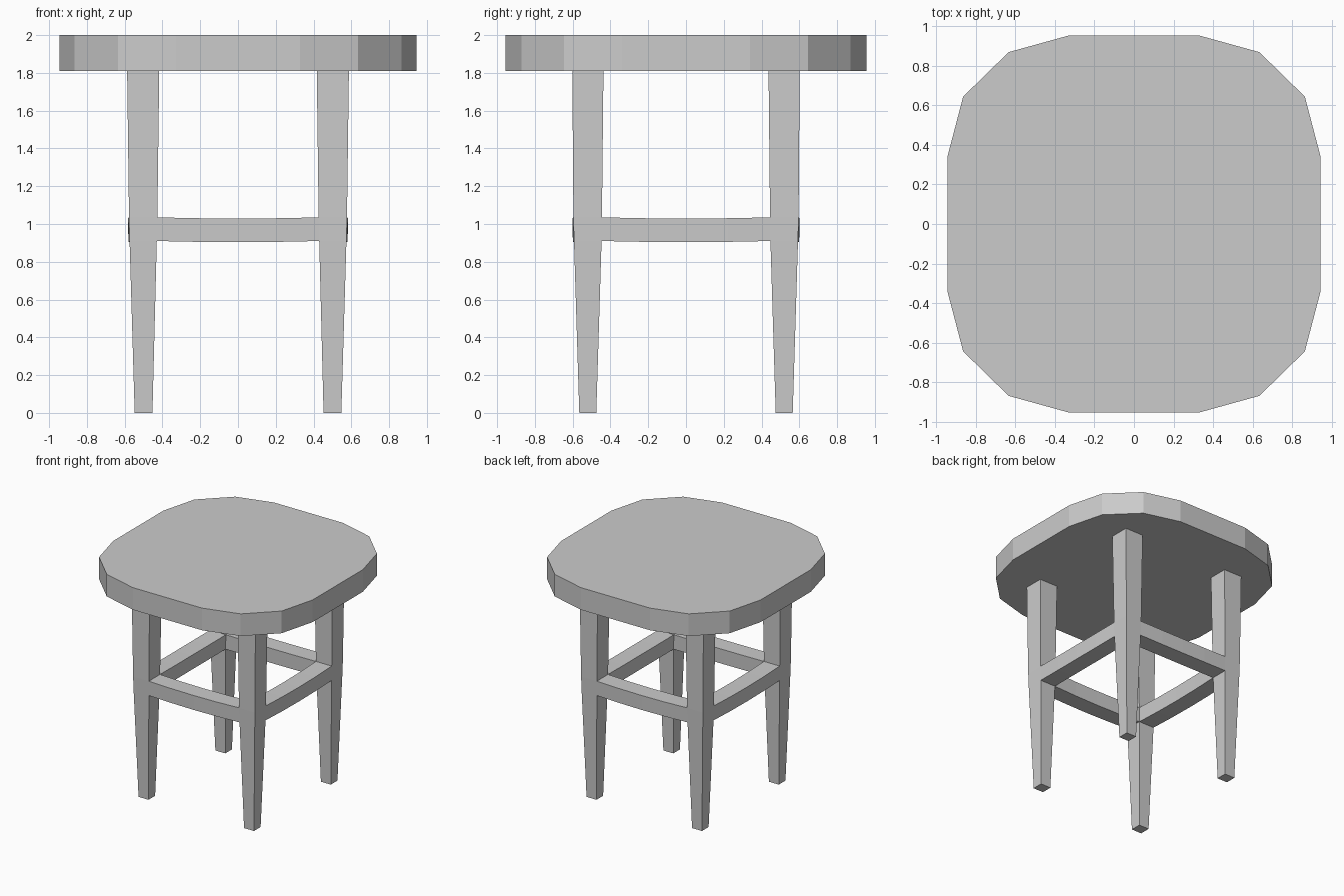
import bpy, bmesh

if "Cube" in bpy.data.objects:
    bpy.data.objects.remove(bpy.data.objects["Cube"])

# leg cross-sections: z, inner x, outer x, inner y, outer y
LEG = [(0.0, .453, .547, .475, .565), (.91, .43, .574, .447, .593),
       (1.035, .427, .577, .445, .596), (1.81, .417, .587, .437, .602)]


def loft(name, rings):
    """Skin a row of closed rings and cap both ends."""
    bm = bmesh.new()
    loops = [[bm.verts.new(p) for p in ring] for ring in rings]
    for a, b in zip(loops, loops[1:]):
        n = len(a)
        for i in range(n):
            j = (i + 1) % n
            bm.faces.new((a[i], a[j], b[j], b[i]))
    bm.faces.new(loops[0][::-1])
    bm.faces.new(loops[-1])
    bmesh.ops.recalc_face_normals(bm, faces=bm.faces)
    mesh = bpy.data.meshes.new(name)
    bm.to_mesh(mesh)
    bm.free()
    obj = bpy.data.objects.new(name, mesh)
    bpy.context.collection.objects.link(obj)
    return obj


# seat: one rounded corner repeated around the slab
corner = [(.945, .34), (.865, .645), (.635, .87), (.328, .955)]
outline = (corner + [(-x, y) for x, y in corner[::-1]]
           + [(-x, -y) for x, y in corner] + [(x, -y) for x, y in corner[::-1]])
loft("seat", [[(x, y, z) for x, y in outline] for z in (1.81, 2.0)])

# four tapered legs
for sy, depth in ((-1, "front"), (1, "back")):
    for sx, side in ((-1, "left"), (1, "right")):
        loft(f"{depth}_{side}_leg",
             [[(sx * a, sy * c, z), (sx * b, sy * c, z),
               (sx * b, sy * d, z), (sx * a, sy * d, z)] for z, a, b, c, d in LEG])


# stretchers: as thick as the legs, bowed slightly down and outward
def stretcher(name, axis, sign):
    (z0, *low), (z1, *high) = LEG[1], LEG[2]
    span, across = (0, 2) if axis == "x" else (2, 0)
    rings = []
    for t in (-1, -.5, 0, .5, 1):
        bow = .006 * (1 - t * t)
        ring = []
        for z, row, k in ((z0, low, 0), (z0, low, 1), (z1, high, 1), (z1, high, 0)):
            u, v = t * row[span], sign * (row[across + k] + bow)
            ring.append((u, v, z - bow) if axis == "x" else (v, u, z - bow))
        rings.append(ring)
    loft(name, rings)


stretcher("front_stretcher", "x", -1)
stretcher("back_stretcher", "x", 1)
stretcher("left_stretcher", "y", -1)
stretcher("right_stretcher", "y", 1)
